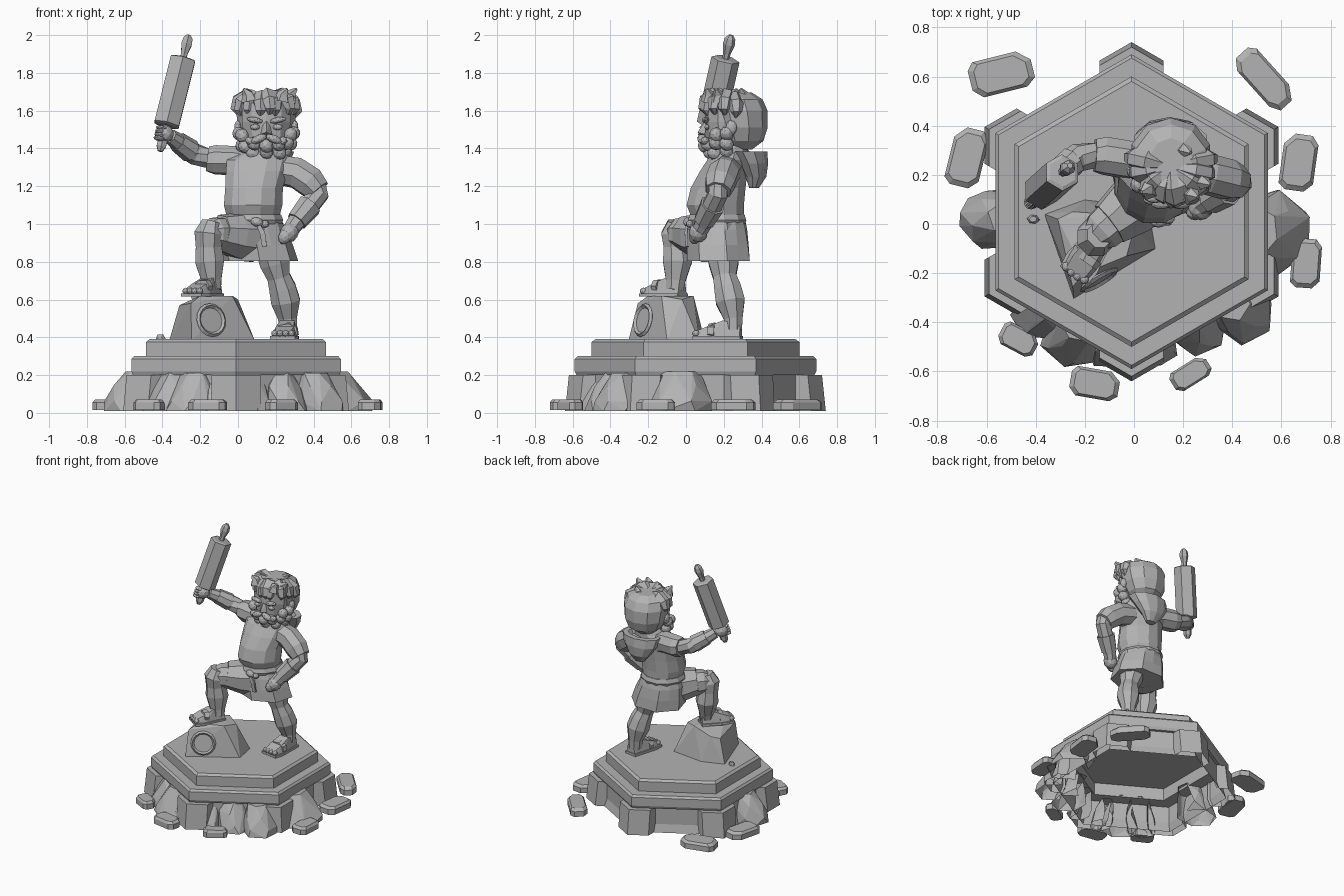
import bpy, bmesh, math, random
from mathutils import Vector, Matrix, Euler

random.seed(4)
old_cube = bpy.data.objects.get("Cube")
if old_cube:
    bpy.data.objects.remove(old_cube)

stone_grey = bpy.data.materials.new("stone_grey")
stone_grey.use_nodes = True
colour = (0.45, 0.45, 0.45, 1)
stone_grey.diffuse_color = colour
stone_grey.node_tree.nodes["Principled BSDF"].inputs["Base Color"].default_value = colour

CX, CY, HX = -0.01, 0.05, 0.15  # plinth centre and head centre


def finish(name, bm):
    mesh = bpy.data.meshes.new(name)
    bm.to_mesh(mesh)
    bm.free()
    mesh.materials.append(stone_grey)
    obj = bpy.data.objects.new(name, mesh)
    bpy.context.collection.objects.link(obj)
    return obj


def hull(name, points, shell=False):
    """Faceted solid; a shell loses the faces hidden below and behind it."""
    bm = bmesh.new()
    result = bmesh.ops.convex_hull(bm, input=[bm.verts.new(p) for p in points])
    loose = [v for v in result["geom_interior"] if isinstance(v, bmesh.types.BMVert)]
    bmesh.ops.delete(bm, geom=loose, context="VERTS")
    bmesh.ops.recalc_face_normals(bm, faces=bm.faces[:])
    if shell:
        hidden = []
        for f in bm.faces:
            inward = Vector((CX, CY, 0)) - f.calc_center_median()
            inward.z = 0
            if f.normal.z < -.9 or f.normal.dot(inward.normalized()) > .55:
                hidden.append(f)
        bmesh.ops.delete(bm, geom=hidden, context="FACES")
    return finish(name, bm)


def add_rings(bm, rings):
    for low, high in zip(rings, rings[1:]):
        for k in range(len(low)):
            n = (k + 1) % len(low)
            bm.faces.new((low[k], low[n], high[n], high[k]))


def tube(name, stations, sides=8, upright=False, pleat=0, turn=0.5):
    """Rings of (x, y, z, radius[, depth radius]) joined along a path."""
    bm = bmesh.new()
    rings = []
    for i, s in enumerate(stations):
        before = Vector(stations[max(i - 1, 0)][:3])
        after = Vector(stations[min(i + 1, len(stations) - 1)][:3])
        up = Vector((0, 0, 1))
        frame = Matrix.Identity(3) if upright else up.rotation_difference(after - before).to_matrix()
        ring = []
        for k in range(sides):
            a = math.tau * (k + turn) / sides
            swell = 1 + pleat * (-1) ** k * i / len(stations)
            offset = Vector((s[3] * math.cos(a), s[-1] * math.sin(a), 0)) * swell
            ring.append(bm.verts.new(Vector(s[:3]) + frame @ offset))
        rings.append(ring)
    add_rings(bm, rings)
    bm.faces.new(rings[0][::-1])
    bm.faces.new(rings[-1])
    bmesh.ops.recalc_face_normals(bm, faces=bm.faces[:])
    return finish(name, bm)


def blobs(name, items):
    """Faceted lumps, each (location, scale, rotation)."""
    bm = bmesh.new()
    for loc, scale, rot in items:
        m = Matrix.LocRotScale(Vector(loc), Euler(rot), Vector(scale))
        bmesh.ops.create_icosphere(bm, subdivisions=2, radius=1, matrix=m)
    return finish(name, bm)


# Hollow hexagonal plinth: foot wall, broad ledge ring, chamfered upper step
def hexagon(radius, z):
    return [(CX + radius * math.sin(k * math.pi / 3), CY + radius * math.cos(k * math.pi / 3), z) for k in range(6)]


def hexagon_band(name, profile):
    bm = bmesh.new()
    add_rings(bm, [[bm.verts.new(p) for p in hexagon(r, z)] for r, z in profile])
    bmesh.ops.remove_doubles(bm, verts=bm.verts[:], dist=.0001)
    bmesh.ops.recalc_face_normals(bm, faces=bm.faces[:])
    finish(name, bm)


hexagon_band("plinth_wall", [(.625, .01), (.605, .07), (.605, .205)])
hexagon_band("plinth_ledge", [(.5, .2), (.63, .2), (.64, .22), (.64, .285), (.625, .3), (.5, .3), (.5, .2)])
hull("plinth_step", hexagon(.55, .295) + hexagon(.55, .375) + hexagon(.53, .39))

# Corner buttresses under the ledge
for k in range(6):
    points = []
    for z, out in ((.01, .69), (.07, .665), (.2, .67)):
        corners = [Vector(p) for p in hexagon(out, z)]
        mid = corners[k]
        inward = (Vector((CX, CY, z)) - mid) * 0.12
        for side in (k - 1, (k + 1) % 6):
            arm = mid + (corners[side] - mid).normalized() * 0.15
            points += [mid, arm, arm + inward]
    hull("corner_buttress", points, shell=True)


# Boulders leaning on the plinth, narrowing and tilting in toward it
def boulder(name, x, y, rx, ry, height, base=.01, tilt=.13):
    points = []
    for z, grow in ((0, 1), (.25, 1), (.65, .82), (1, .6)):
        start = random.random()
        lean = 1 - tilt * z
        for k in range(6):
            a = math.tau * (k + start) / 6
            r = grow * random.uniform(.88, 1.1)
            points.append((x * lean + rx * r * math.cos(a), y * lean + ry * r * math.sin(a), base + z * height))
    return hull(name, points, shell=tilt > 0)


for spot in ((-.58, .02, .15, .13, .21), (.58, -.03, .15, .17, .21), (.45, -.37, .13, .12, .2),
             (.26, -.42, .12, .13, .2), (-.25, -.46, .13, .13, .2), (-.38, -.38, .12, .1, .2),
             (-.12, -.5, .08, .09, .16), (.1, -.5, .08, .08, .18)):
    boulder("leaning_boulder", *spot)

# Loose slabs scattered on the ground: x, y, length, width, angle
for x, y, length, width, angle in ((-.54, .61, .26, .15, 14), (.53, .59, .28, .12, -48), (-.68, .27, .24, .14, 76),
                                   (.67, .25, .23, .14, 82), (.7, -.16, .2, .12, 86), (-.47, -.47, .16, .1, -28),
                                   (-.16, -.65, .2, .12, -10), (.23, -.61, .17, .09, 32)):
    turn = Matrix.Rotation(math.radians(angle), 3, "Z")
    slab = []
    for z, shrink in ((.015, 1), (.055, 1), (.072, .82)):
        for u, v in ((.5, .2), (.3, .5), (-.4, .5), (-.5, .3), (-.5, -.25), (-.35, -.5), (.35, -.5), (.5, -.3)):
            slab.append(turn @ Vector((u * length * shrink, v * width * shrink, 0)) + Vector((x, y, z)))
    hull("loose_slab", slab)

# Footrest rock with a plain round medallion
hull("footrest_rock", [(-.365, .04, .38), (-.245, -.305, .38), (.09, -.1, .38), (.06, .07, .38), (-.2, .1, .38),
                       (-.31, .02, .57), (-.25, -.255, .58), (-.03, -.13, .62), (0, -.02, .6), (-.1, .04, .62),
                       (-.25, .05, .58), (-.2, -.2, .62)])
boulder("pebble", -.41, .02, .025, .02, .03, base=.385, tilt=0)
centre, normal = Vector((-.145, -.222, .49)), Vector((.51, -.84, .18)).normalized()
tube("medallion_disc", [(*(centre - normal * .02), .07), (*(centre + normal * .006), .07)], sides=16)
bpy.ops.mesh.primitive_torus_add(location=centre + normal * .006, rotation=normal.to_track_quat("Z", "Y").to_euler(),
                                 major_segments=16, minor_segments=4, major_radius=.078, minor_radius=.012)
ring = bpy.context.object
ring.name = "medallion_rim"
ring.data.materials.append(stone_grey)


# Feet with sandals
def foot(side, heel, toe, z):
    heel, toe = Vector((*heel, z)), Vector((*toe, z))
    along = toe - heel
    across = along.normalized().cross(Vector((0, 0, 1)))
    body, sole = [], []
    for t, w, h in ((0, .042, .07), (.35, .055, .1), (.7, .068, .065), (.94, .06, .042)):
        p = heel + along * t
        for s in (-1, 1):
            body += [p + across * w * s, p + across * w * s * .7 + Vector((0, 0, h))]
            for lift in (0, .018):
                sole.append(p + across * (w + .006) * s + along * .06 * (t - .3) + Vector((0, 0, lift)))
    hull(side + "_foot", body)
    hull(side + "_sandal_sole", sole)
    blobs(side + "_toes", [(heel + along * (.95 - abs(k) * .02) + across * k * .03 + Vector((0, 0, .03)),
                            (.018, .02, .018), (0, 0, 0)) for k in (-1.5, -.5, .5, 1.5)])
    strap = heel + along * .6 + Vector((0, 0, .035))
    tube(side + "_sandal_strap", [(*(strap - along * .07), .072, .055), (*(strap + along * .07), .07, .046)])


foot("left", (.275, .29), (.235, .04), .39)
foot("right", (-.115, -.02), (-.25, -.215), .615)

# Legs, built upward from the ankles
tube("left_leg", [(.265, .25, .44, .05), (.262, .25, .5, .054), (.252, .235, .59, .083), (.235, .22, .66, .077),
                  (.215, .205, .72, .066), (.195, .2, .79, .085), (.15, .18, .98, .1)])
tube("right_shin", [(-.135, -.06, .65, .05), (-.14, -.055, .7, .056), (-.15, -.045, .8, .083),
                    (-.155, -.05, .88, .074), (-.155, -.055, .95, .082), (-.14, -.045, 1.01, .055)])
tube("right_thigh", [(-.175, -.07, .95, .055), (-.13, -.03, .95, .088), (-.03, .06, .94, .1), (.06, .14, .95, .11)])

# Skirt spread over the raised thigh, sash and knot
tube("skirt", [(.08, .17, 1.04, .145, .14), (.085, .17, .97, .17, .157), (.1, .175, .89, .188, .163),
               (.115, .18, .805, .197, .165)], sides=14, upright=True, pleat=.08)
tube("thigh_cloth", [(-.1, 0, .955, .097), (-.02, .06, .94, .122), (.06, .13, .93, .14)])
tube("sash", [(.08, .165, 1.0, .155, .152), (.08, .165, 1.02, .165, .16), (.08, .165, 1.05, .153, .15)],
     sides=12, upright=True)
blobs("sash_knot", [((.1, .01, 1.01), (.035, .025, .025), (0, .3, 0)), ((.14, .02, 1.0), (.025, .02, .02), (0, 0, 0))])
tube("sash_tail", [(.14, .005, .88, .018, .01), (.13, 0, .95, .02, .01), (.1, .005, 1.01, .012, .01)], sides=4)

# Torso with round belly, shoulders and neck
tube("torso", [(.08, .17, 1.02, .14, .14), (.08, .155, 1.1, .16, .157), (.085, .17, 1.19, .158, .15),
               (.1, .2, 1.28, .17, .13), (.11, .22, 1.34, .175, .11), (.14, .23, 1.38, .12, .1),
               (.15, .24, 1.44, .08, .08)], sides=12, upright=True)
tube("hood", [(.15, .36, 1.19, .04, .025), (.145, .37, 1.25, .09, .055), (.145, .355, 1.32, .135, .08),
              (.15, .33, 1.385, .155, .1), (.15, .32, 1.385, .12, .07), (.15, .32, 1.35, .1, .06)],
     sides=10, upright=True)

# Left arm, hand on hip
tube("left_forearm", [(.28, .075, .97, .045), (.3, .09, 1.0, .048), (.38, .14, 1.1, .056), (.43, .17, 1.16, .055),
                      (.42, .17, 1.2, .05)])
tube("left_bracer", [(.31, .095, 1.015, .057), (.38, .14, 1.1, .068)])
tube("left_sleeve", [(.425, .17, 1.175, .07), (.385, .18, 1.22, .085), (.31, .2, 1.27, .085), (.2, .22, 1.29, .08)])
blobs("left_hand", [((.272, .065, .955), (.05, .05, .055), (0, .5, 0)), ((.25, .045, .935), (.035, .03, .045), (0, .5, 0))])

# Right arm, raised
tube("right_arm", [(-.06, .27, 1.34, .06), (-.15, .28, 1.345, .055), (-.23, .27, 1.37, .058), (-.29, .23, 1.41, .054),
                   (-.36, .155, 1.465, .04)])
tube("right_bracer", [(-.25, .255, 1.385, .063), (-.32, .2, 1.435, .055)])
tube("right_sleeve", [(.08, .24, 1.31, .085), (-.02, .26, 1.335, .08), (-.12, .278, 1.34, .08), (-.16, .28, 1.345, .07)])

# Rolling pin held in the right fist
low, high = Vector((-.413, .1, 1.385)), Vector((-.26, .238, 2.0))


def on_pin(t, r):
    return (*low.lerp(high, t), r)


tube("pin_roller", [on_pin(.22, .06), on_pin(.23, .076), on_pin(.79, .076), on_pin(.8, .06)], sides=6)
tube("pin_top_handle", [on_pin(t, r) for t, r in ((.79, .018), (.84, .02), (.92, .032), (.97, .028), (1, .012))], sides=6)
tube("pin_bottom_handle", [on_pin(t, r) for t, r in ((0, .014), (.04, .028), (.1, .03), (.23, .018))], sides=6)
blobs("right_hand", [(on_pin(.15, 0)[:3], (.052, .052, .048), (0, .2, 0))] +
      [(Vector(on_pin(.11 + k * .03, 0)[:3]) + Vector((-.02, -.025, 0)), (.034, .03, .014), (0, .2, .6)) for k in range(4)])

# Head with swept hair
tube("hair_back", [(HX, .28, 1.395, .07, .07), (HX, .295, 1.44, .125, .115), (HX, .29, 1.51, .158, .142),
                   (HX, .275, 1.6, .168, .157), (HX, .26, 1.66, .15, .145), (HX, .25, 1.695, .09, .1)],
     sides=10, upright=True)
tube("face", [(HX, .21, 1.4, .1, .09), (HX, .21, 1.46, .125, .105), (HX, .2, 1.54, .135, .1), (HX, .2, 1.64, .135, .095)],
     sides=10, upright=True)
for k in range(9):
    a = math.radians(165 + 26 * k)
    lift = random.uniform(-.012, .012)
    swirl = random.uniform(-.15, .25)
    path = []
    for reach, z, r in ((.03, 1.67, .02), (.1, 1.675, .042), (.15, 1.645, .042), (.165, 1.605, .03), (.15, 1.575, .008)):
        path.append((HX + reach * math.cos(a + swirl * reach * 9), .235 + reach * .85 * math.sin(a), z + lift, r))
    tube("hair_lock", path[::-1], sides=6)
for x, y, lean in ((.27, .17, .04), (.23, .12, .03), (.06, .14, -.03), (.2, .3, .03)):
    tube("hair_tuft", [(x, y, 1.65, .045), (x + lean * .3, y, 1.69, .03), (x + lean, y - .01, 1.715, .008)], sides=5)

# Curly beard framing the mouth
curls = []
for row, (reach, z, count) in enumerate(((.142, 1.47, 8), (.128, 1.42, 7), (.1, 1.378, 5))):
    for k in range(count):
        a = math.pi * (1 + k / (count - 1))
        if row > 0 or math.sin(a) > -.7:
            spot = (HX + reach * math.cos(a), .215 + reach * .9 * math.sin(a), z + random.uniform(-.01, .01))
            curls.append((spot, (.036, .036, .04), (random.random(), random.random(), a)))
blobs("beard_curls", curls)

# Nose, brows, eyes, moustache and ears
hull("nose", [(HX, .1, 1.545), (HX - .018, .11, 1.53), (HX + .018, .11, 1.53), (HX - .03, .1, 1.475),
              (HX + .03, .1, 1.475), (HX, .06, 1.485), (HX, .09, 1.465)])
features = []
for s in (-1, 1):
    features += [((HX + s * .04, .085, 1.45), (.045, .025, .022), (0, s * .4, 0)),
                 ((HX + s * .085, .1, 1.44), (.028, .022, .022), (0, -s * .4, 0)),
                 ((HX + s * .062, .105, 1.55), (.045, .02, .016), (0, -s * .2, 0)),
                 ((HX + s * .06, .112, 1.513), (.026, .014, .016), (0, 0, 0)),
                 ((HX + s * .15, .24, 1.51), (.02, .03, .04), (0, 0, 0))]
blobs("face_features", features)
